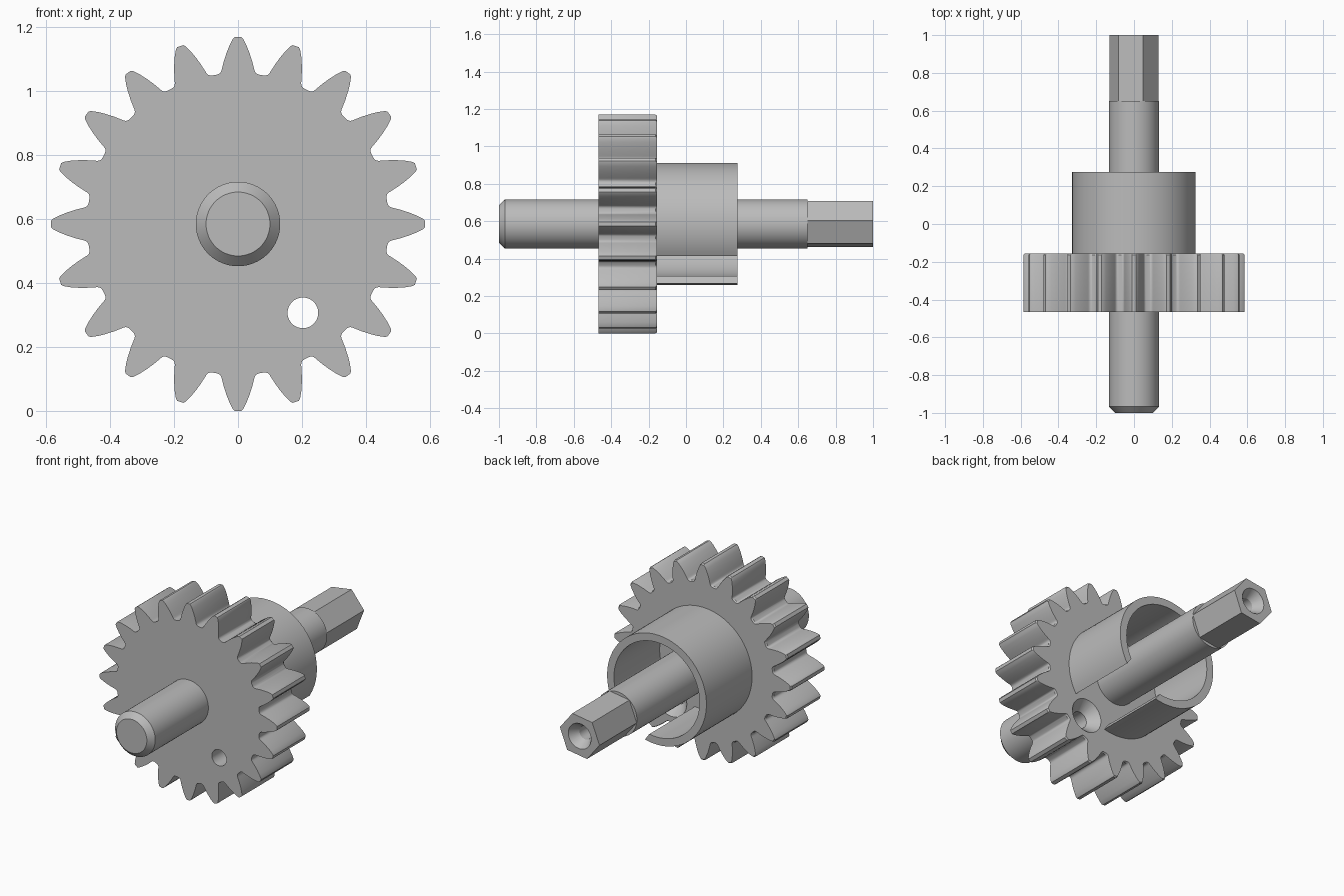
import bpy, bmesh
from math import sin, cos, asin, atan2, hypot, radians, pi

cube = bpy.data.objects.get("Cube")
if cube:
    bpy.data.objects.remove(cube, do_unlink=True)

AXIS_Z = 0.585

steel = bpy.data.materials.new("plain_grey")
steel.use_nodes = True
GREY = (0.5, 0.5, 0.5, 1)
steel.diffuse_color = GREY
steel.node_tree.nodes["Principled BSDF"].inputs["Base Color"].default_value = GREY


def arc(r, start, end, n):
    return [(r * cos(start + (end - start) * i / n),
             r * sin(start + (end - start) * i / n)) for i in range(n + 1)]


def circle(r, n=64, turn=0.0):
    return arc(r, turn, turn + 2 * pi, n)[:-1]


def scaled(outline, s):
    return [(x * s, z * s) for x, z in outline]


def loft(name, sections, centre=(0, 0)):
    """Skin a list of (y, outline) sections along the y axis and cap both ends."""
    bm = bmesh.new()
    rings = [[bm.verts.new((centre[0] + x, y, AXIS_Z + centre[1] + z)) for x, z in outline]
             for y, outline in sections]
    for a, b in zip(rings, rings[1:]):
        for i in range(len(a)):
            j = (i + 1) % len(a)
            bm.faces.new((a[i], a[j], b[j], b[i]))
    bm.faces.new(rings[0])
    bm.faces.new(rings[-1])
    bmesh.ops.recalc_face_normals(bm, faces=bm.faces)
    mesh = bpy.data.meshes.new(name)
    bm.to_mesh(mesh)
    bm.free()
    mesh.materials.append(steel)
    obj = bpy.data.objects.new(name, mesh)
    bpy.context.collection.objects.link(obj)
    return obj


def activate(obj):
    bpy.ops.object.select_all(action='DESELECT')
    obj.select_set(True)
    bpy.context.view_layer.objects.active = obj


def cut(obj, cutter):
    cutter.hide_render = True
    mod = obj.modifiers.new("cut", 'BOOLEAN')
    mod.operation = 'DIFFERENCE'
    mod.solver = 'EXACT'
    mod.object = cutter
    activate(obj)
    bpy.ops.object.modifier_apply(modifier=mod.name)
    bpy.data.objects.remove(cutter, do_unlink=True)


# Gear wheel: half a tooth as (height, half width), mirrored and repeated
TEETH = 20
half_tooth = [(0.585, 0.010), (0.579, 0.016), (0.56, 0.026), (0.535, 0.036),
              (0.51, 0.044), (0.487, 0.050), (0.479, 0.052), (0.473, 0.055),
              (0.469, 0.060), (0.467, 0.066)]
tooth = [(h, -w) for h, w in reversed(half_tooth)] + half_tooth
gear_outline = []
for k in range(TEETH):
    for h, w in tooth:
        r, a = hypot(h, w), atan2(w, h) + 2 * pi * k / TEETH
        gear_outline.append((r * cos(a), r * sin(a)))
gear = loft("gear_wheel", [(-0.467, gear_outline), (-0.163, gear_outline),
                           (-0.155, scaled(gear_outline, 0.988))])

# Countersunk hole through the gear
hole_centre = (0.203, -0.278)
cut(gear, loft("hole_cutter", [(-0.6, circle(0.048, 40)), (-0.215, circle(0.048, 40)),
                               (-0.155, circle(0.1, 40)), (-0.1, circle(0.1, 40))],
               hole_centre))

# Slotted collar: a C-shaped wall, open in line with the hole
OUTER, INNER, SLOT = 0.327, 0.282, 0.124
slot_angle = atan2(hole_centre[1], hole_centre[0])


def open_arc(r):
    gap = asin(SLOT / r)
    return arc(r, slot_angle + gap, slot_angle + 2 * pi - gap, 64)


collar_outline = open_arc(OUTER) + open_arc(INNER)[::-1]
collar = loft("slotted_collar", [(-0.17, collar_outline), (0.275, collar_outline)])

# Round shaft with a chamfered front end
shaft = loft("shaft", [(-1, circle(0.1)), (-0.967, circle(0.132)), (0.65, circle(0.132))])

# Hexagonal drive end with a centre-drilled hole
hexagon = circle(0.132, 6, radians(8.6))
drive = loft("hex_drive_end", [(0.645, hexagon), (1, hexagon)])
cut(drive, loft("drill_cutter", [(0.8, circle(0.01, 40)), (0.83, circle(0.04, 40)),
                                 (0.945, circle(0.04, 40)), (1, circle(0.075, 40)),
                                 (1.05, circle(0.075, 40))]))

for obj in (gear, collar, shaft, drive):
    activate(obj)
    bpy.ops.object.shade_smooth_by_angle(angle=radians(32))
